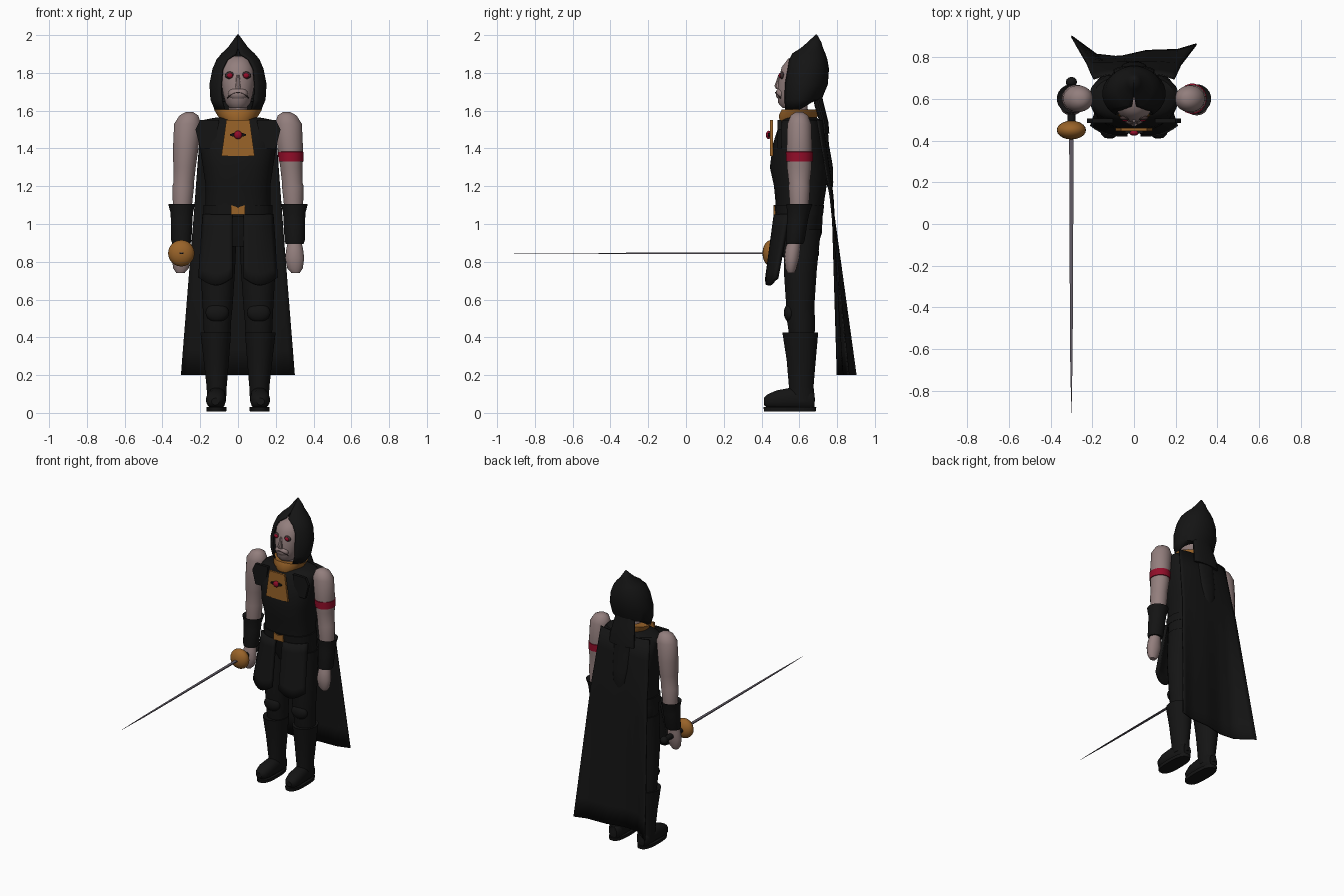
import bpy, bmesh, math
from mathutils import Vector


def material(name, rgb):
    m = bpy.data.materials.new(name)
    m.diffuse_color = (*rgb, 1)
    return m


BLACK = material("black cloth", (0.007, 0.007, 0.007))
SKIN = material("pale skin", (0.29, 0.21, 0.205))
GOLD = material("gold", (0.32, 0.125, 0.022))
RED = material("red", (0.29, 0.004, 0.022))
STEEL = material("steel", (0.12, 0.105, 0.13))
DARK = material("dark line", (0.05, 0.03, 0.03))


def finish(name, bm, mat, angle=40, thickness=0):
    bmesh.ops.recalc_face_normals(bm, faces=bm.faces)
    me = bpy.data.meshes.new(name)
    bm.to_mesh(me)
    bm.free()
    me.materials.append(mat)
    ob = bpy.data.objects.new(name, me)
    bpy.context.collection.objects.link(ob)
    if thickness:
        mod = ob.modifiers.new("thickness", 'SOLIDIFY')
        mod.thickness, mod.offset = thickness, 0
    bpy.ops.object.select_all(action='DESELECT')
    ob.select_set(True)
    bpy.context.view_layer.objects.active = ob
    bpy.ops.object.shade_smooth_by_angle(angle=math.radians(angle))
    return ob


def loft(name, rows, mat, n=20, p=1.0, axis='z', angle=40):
    """Rings (along, cx, c2, rx, r2); p < 1 makes the rings squarer."""
    bm = bmesh.new()
    rings = []
    for t, cx, c2, rx, r2 in rows:
        ring = []
        for i in range(n):
            a = 2 * math.pi * (i + 0.5) / n
            c, s = math.cos(a), math.sin(a)
            x = cx + rx * math.copysign(abs(c) ** p, c)
            w = c2 + r2 * math.copysign(abs(s) ** p, s)
            ring.append(bm.verts.new((x, w, t) if axis == 'z' else (x, t, w)))
        rings.append(ring)
    for a, b in zip(rings, rings[1:]):
        for i in range(n):
            j = (i + 1) % n
            bm.faces.new((a[i], a[j], b[j], b[i]))
    bm.faces.new(rings[0])
    bm.faces.new(rings[-1])
    return finish(name, bm, mat, angle)


def sheet(name, func, nu, nv, mat, thickness):
    bm = bmesh.new()
    g = [[bm.verts.new(func(u / nu, v / nv)) for u in range(nu + 1)] for v in range(nv + 1)]
    for v in range(nv):
        for u in range(nu):
            bm.faces.new((g[v][u], g[v][u + 1], g[v + 1][u + 1], g[v + 1][u]))
    return finish(name, bm, mat, 40, thickness)


def ball(name, loc, size, mat, n=16):
    bm = bmesh.new()
    bmesh.ops.create_uvsphere(bm, u_segments=n, v_segments=n // 2 + 2, radius=1)
    for v in bm.verts:
        v.co = Vector(loc) + Vector([a * b for a, b in zip(v.co, size)])
    return finish(name, bm, mat, 60)


def plate(name, outline, y, depth, mat):
    """Front-facing prism from (x, z) points."""
    bm = bmesh.new()
    f = bm.faces.new([bm.verts.new((x, y, z)) for x, z in outline])
    ext = bmesh.ops.extrude_face_region(bm, geom=[f])
    for v in ext['geom']:
        if isinstance(v, bmesh.types.BMVert):
            v.co.y += depth
    return finish(name, bm, mat)


def lerp(table, t):
    for (a, *p), (b, *q) in zip(table, table[1:]):
        if t <= b:
            k = (t - a) / (b - a)
            return [i + (j - i) * k for i, j in zip(p, q)]
    return list(table[-1][1:])


# Head and face
loft("head", [(1.615, 0, .57, .045, .06), (1.64, 0, .57, .066, .083), (1.69, 0, .575, .08, .092),
              (1.76, 0, .58, .09, .09), (1.83, 0, .59, .085, .085), (1.875, 0, .60, .06, .06),
              (1.89, 0, .61, .02, .02)], SKIN)
loft("neck", [(1.53, 0, .60, .055, .055), (1.65, 0, .59, .05, .05)], SKIN)
loft("nose", [(1.715, 0, .487, .018, .012), (1.73, 0, .483, .016, .016), (1.79, 0, .498, .008, .01)], SKIN, 8)
ball("muzzle", (0, .505, 1.69), (.052, .03, .035), SKIN)
sheet("mouth", lambda u, v: (.11 * (u - .5), .474 + .11 * (u - .5) ** 2 * 4 * .25,
                             1.695 - .03 * (2 * u - 1) ** 2 + .004 * v), 8, 1, DARK, .006)
for s in (-1, 1):
    ball("eye_socket", (s * .043, .508, 1.787), (.026, .012, .02), DARK, 12)
    ball("eye", (s * .043, .499, 1.786), (.016, .009, .013), RED, 12)

# Pointed hood, open at the face
HOOD = [(1.605, .60, .12, .09, .07), (1.66, .61, .143, .105, .085), (1.74, .625, .148, .122, .087),
        (1.82, .635, .132, .118, .08), (1.87, .64, .11, .105, .055), (1.90, .65, .085, .085, .01),
        (1.93, .667, .052, .055, 0), (1.96, .68, .03, .033, 0), (2.0, .69, .001, .001, 0)]


def hood(u, v):
    k = min(int(v * 8 + .5), 8)
    z, cy, rx, ry, gap = HOOD[k]
    a0 = math.asin(min(1, gap / rx))
    a = a0 + (2 * math.pi - 2 * a0) * u
    lift = .06 * max(0, -math.cos(a)) if k == 0 else 0
    return (rx * math.sin(a), cy - ry * math.cos(a), z + lift)


sheet("hood", hood, 24, 8, BLACK, .008)

# Sleeveless tunic, hips and belt
loft("tunic", [(1.04, 0, .60, .175, .12), (1.2, 0, .605, .172, .14), (1.3, 0, .60, .187, .157),
               (1.42, 0, .60, .205, .142), (1.52, 0, .605, .215, .115), (1.55, 0, .61, .19, .10),
               (1.565, 0, .61, .11, .08)], BLACK, 24, .8)
loft("belt", [(1.045, 0, .60, .183, .126), (1.10, 0, .60, .183, .132)], BLACK, 24, .8)
loft("hips", [(.88, 0, .615, .13, .08), (.95, 0, .615, .19, .105), (1.06, 0, .605, .18, .12)], BLACK, 24, .85)
plate("buckle", [(-.037, 1.10), (0, 1.088), (.037, 1.10), (.037, 1.05), (-.037, 1.05)], .462, .03, GOLD)

# Gold collar, chest panel and jewel
loft("collar", [(1.54, 0, .59, .085, .095), (1.575, 0, .595, .11, .105), (1.605, 0, .60, .128, .095),
                (1.60, 0, .60, .06, .06)], GOLD, 20)
plate("chest_panel", [(-.062, 1.55), (.062, 1.55), (.088, 1.36), (-.088, 1.36)], .446, .015, GOLD)
loft("jewel_bar", [(.434, 0, 1.472, .045, .011), (.446, 0, 1.472, .045, .011)], BLACK, 10, axis='y')
ball("jewel", (0, .437, 1.472), (.022, .014, .022), RED)

# Arms, gauntlets, hands, legs and boots
for s in (-1, 1):
    loft("arm", [(1.592, s * .257, .60, .02, .02), (1.575, s * .26, .60, .05, .046),
                 (1.53, s * .267, .60, .072, .064), (1.40, s * .277, .60, .068, .068),
                 (1.30, s * .283, .60, .06, .066), (1.215, s * .288, .60, .055, .056),
                 (1.20, s * .29, .60, .058, .058), (1.08, s * .295, .60, .05, .05)], SKIN)
    loft("gauntlet", [(.895, s * .30, .575, .048, .045), (.91, s * .30, .578, .054, .05),
                      (1.02, s * .298, .59, .058, .056), (1.06, s * .298, .595, .06, .06),
                      (1.105, s * .298, .60, .072, .07), (1.09, s * .298, .60, .05, .05)], BLACK)
    loft("hand", [(.74, s * .305, .556, .022, .018), (.765, s * .302, .556, .042, .03),
                  (.82, s * .30, .56, .052, .04), (.87, s * .30, .566, .045, .04),
                  (.91, s * .30, .575, .036, .034)], SKIN, 14)
    loft("leg", [(.38, s * .11, .615, .07, .065), (.48, s * .11, .61, .074, .075),
                 (.56, s * .108, .605, .08, .075), (.75, s * .107, .605, .092, .088),
                 (.97, s * .10, .615, .095, .10)], BLACK)
    ball("knee_pad", (s * .11, .55, .53), (.062, .032, .05), BLACK)
    loft("boot", [(.06, s * .113, .615, .05, .07), (.14, s * .113, .61, .054, .066),
                  (.28, s * .115, .61, .068, .078), (.425, s * .118, .605, .082, .096),
                  (.42, s * .118, .605, .06, .07)], BLACK)
    loft("foot", [(.412, s * .12, .06, .02, .018), (.43, s * .119, .062, .04, .036),
                  (.48, s * .117, .07, .052, .05), (.55, s * .114, .075, .05, .058),
                  (.66, s * .112, .07, .046, .055), (.68, s * .112, .065, .03, .04)], BLACK, 16, .85, 'y')
    loft("sole", [(.008, s * .114, .55, .052, .138), (.03, s * .114, .55, .054, .141)], BLACK, 20, .75)
    # Hanging coat flap
    sheet("coat_flap", lambda u, v: (s * (.03 + (.15 + .025 * v) * u),
                                     .475 - .045 * v + (.07 - .02 * v) * u ** 3,
                                     1.05 - (.335 + .04 * math.sin(math.pi * u)) * v), 8, 6, BLACK, .022)
    # Tunic shoulder edge
    plate("shoulder_edge", [(s * .10, 1.55), (s * .20, 1.55), (s * .225, 1.50), (s * .20, 1.40),
                            (s * .12, 1.40)], .485, .02, BLACK)

# Red armband on one arm
loft("armband", [(1.33, .281, .60, .06, .06), (1.332, .281, .60, .067, .072),
                 (1.382, .279, .60, .069, .073), (1.384, .279, .60, .06, .06)], RED)

# Cape with folds that open towards the hem
HEM = [(0, .90), (.2, .812), (.38, .80), (.6, .83), (.85, .835), (1, .862)]


def cape(u, v):
    z = 1.55 - 1.35 * v
    hang = .72 + .05 * min(1, v / .25)
    k = max(0, (v - .2) / .8)
    edge = -.025 * (1 - v) * abs(2 * u - 1) ** 3
    half = .195 + .105 * v
    return ((2 * u - 1) * half, hang + (lerp(HEM, u)[0] - .77) * k + edge, z)


sheet("cape", cape, 20, 10, BLACK, .008)
loft("hood_drape", [(1.48, 0, .735, .10, .024), (1.54, 0, .73, .098, .024), (1.62, 0, .708, .085, .026),
                    (1.70, 0, .69, .07, .025)], BLACK)
loft("hood_tail", [(1.18, 0, .765, .02, .01), (1.22, 0, .76, .05, .02), (1.31, 0, .753, .06, .024),
                   (1.42, 0, .735, .065, .022), (1.52, 0, .73, .06, .02)], BLACK)

# Sword held forward
X, Z = -.30, .845
loft("sword_grip", [(.45, X, Z, .02, .02), (.67, X, Z, .02, .02)], BLACK, 12, axis='y')
ball("pommel", (X, .68, Z), (.027, .025, .027), BLACK, 12)
ball("sword_guard", (X, .45, Z), (.07, .045, .07), GOLD, 20)
loft("blade", [(.43, X, Z, .015, .005), (-.3, X, Z, .011, .004), (-.65, X, Z, .008, .003),
               (-.91, X, Z, .0008, .0008)], STEEL, 4, axis='y', angle=20)
